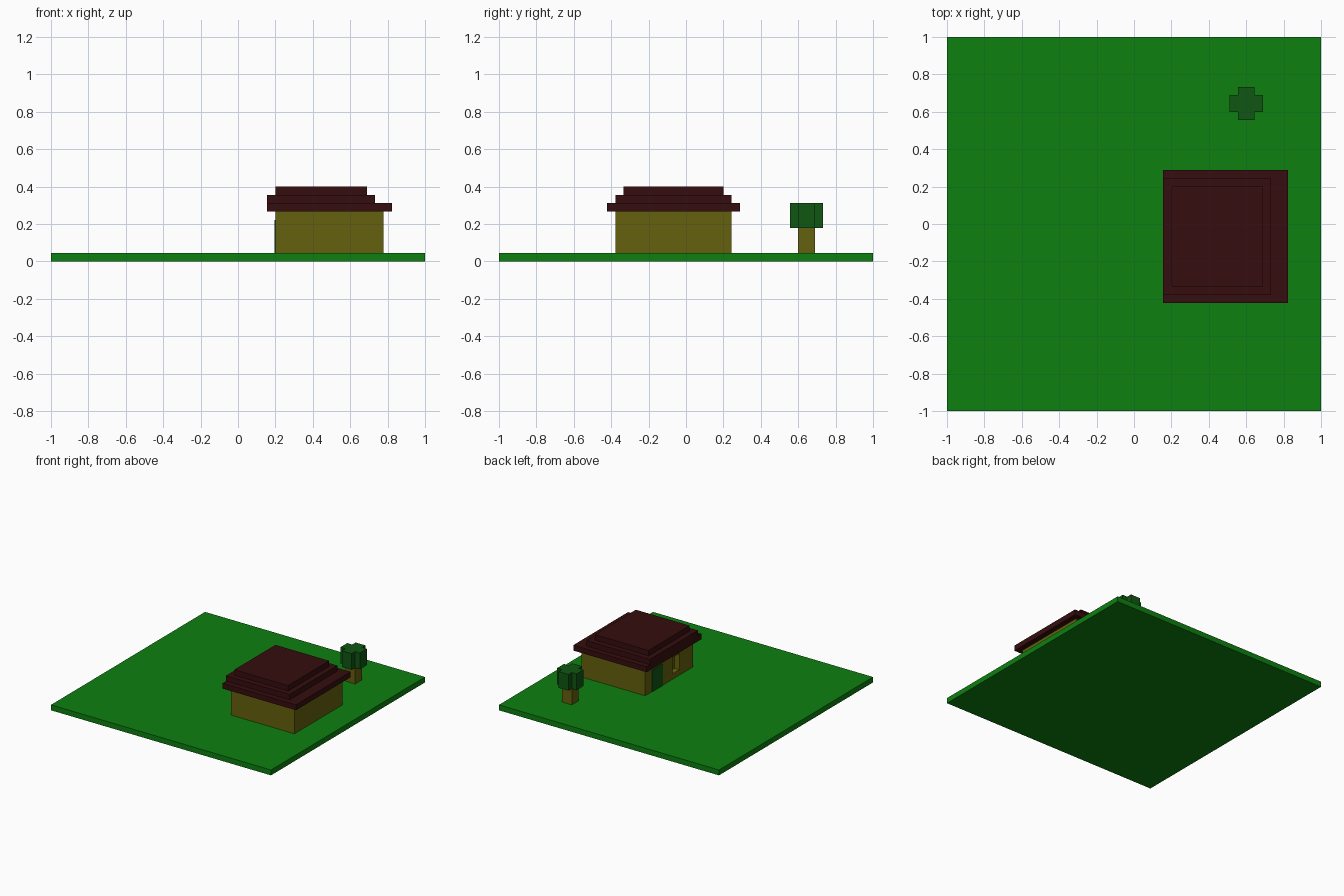
import bpy
import bmesh

if "Cube" in bpy.data.objects:
    bpy.data.objects.remove(bpy.data.objects["Cube"])

V = 2 / 45  # one block of the grid


def material(name, rgb):
    m = bpy.data.materials.new(name)
    m.diffuse_color = (*rgb, 1)
    m.use_nodes = True
    m.node_tree.nodes["Principled BSDF"].inputs["Base Color"].default_value = m.diffuse_color
    return m


grass = material("grass green", (0.004, 0.215, 0.005))
olive = material("olive wood", (0.13, 0.117, 0.004))
maroon = material("dark maroon", (0.037, 0.004, 0.0045))
leaf = material("dark leaf green", (0.005, 0.092, 0.006))


def blocks(name, mat, *boxes):
    """One object from boxes given as (x0, x1, y0, y1, z0, z1) in blocks."""
    bm = bmesh.new()
    for x0, x1, y0, y1, z0, z1 in boxes:
        for v in bmesh.ops.create_cube(bm, size=1)["verts"]:
            v.co.x = (x1 if v.co.x > 0 else x0) * V
            v.co.y = (y1 if v.co.y > 0 else y0) * V
            v.co.z = (z1 if v.co.z > 0 else z0) * V
    mesh = bpy.data.meshes.new(name)
    bm.to_mesh(mesh)
    bm.free()
    mesh.materials.append(mat)
    ob = bpy.data.objects.new(name, mesh)
    bpy.context.collection.objects.link(ob)
    return ob


# Lawn slab
blocks("lawn", grass, (-22.5, 22.5, -22.5, 22.5, 0, 1))

# House walls with a recessed window on the left side
walls = blocks("walls", olive, (4.5, 17.5, -8.5, 5.5, 1, 6))
cutter = blocks("window_cutter", olive, (4, 5.5, -4.5, -2.5, 2, 5))
cutter.hide_render = True
cutter.hide_viewport = True
cut = walls.modifiers.new("window", "BOOLEAN")
cut.operation = "DIFFERENCE"
cut.solver = "EXACT"
cut.object = cutter

# Door plate on the left side
blocks("door", leaf, (4.4, 4.55, 0.5, 3.5, 1, 5))

# Stepped roof
blocks("roof_eave", maroon, (3.5, 18.5, -9.5, 6.5, 6, 7))
blocks("roof_middle", maroon, (3.5, 16.5, -8.5, 5.5, 7, 8))
blocks("roof_top", maroon, (4.5, 15.5, -7.5, 4.5, 8, 9))

# Tree: trunk and cross-shaped crown
blocks("trunk", olive, (12.5, 14.5, 13.5, 15.5, 1, 4))


def cross_prism(name, mat, cx, cy, z0, z1, inner, outer):
    quarter = [(outer, -inner), (outer, inner), (inner, inner)]
    ring = []
    for _ in range(4):
        ring += quarter
        quarter = [(-y, x) for x, y in quarter]
    bm = bmesh.new()
    base = bm.faces.new([bm.verts.new(((cx + x) * V, (cy + y) * V, z0 * V)) for x, y in ring])
    top = bmesh.ops.extrude_face_region(bm, geom=[base], use_keep_orig=True)["geom"]
    bmesh.ops.translate(bm, vec=(0, 0, (z1 - z0) * V),
                        verts=[g for g in top if isinstance(g, bmesh.types.BMVert)])
    bmesh.ops.recalc_face_normals(bm, faces=bm.faces)
    mesh = bpy.data.meshes.new(name)
    bm.to_mesh(mesh)
    bm.free()
    mesh.materials.append(mat)
    bpy.context.collection.objects.link(bpy.data.objects.new(name, mesh))


cross_prism("tree_crown", leaf, 13.5, 14.5, 4, 7, 1, 2)
